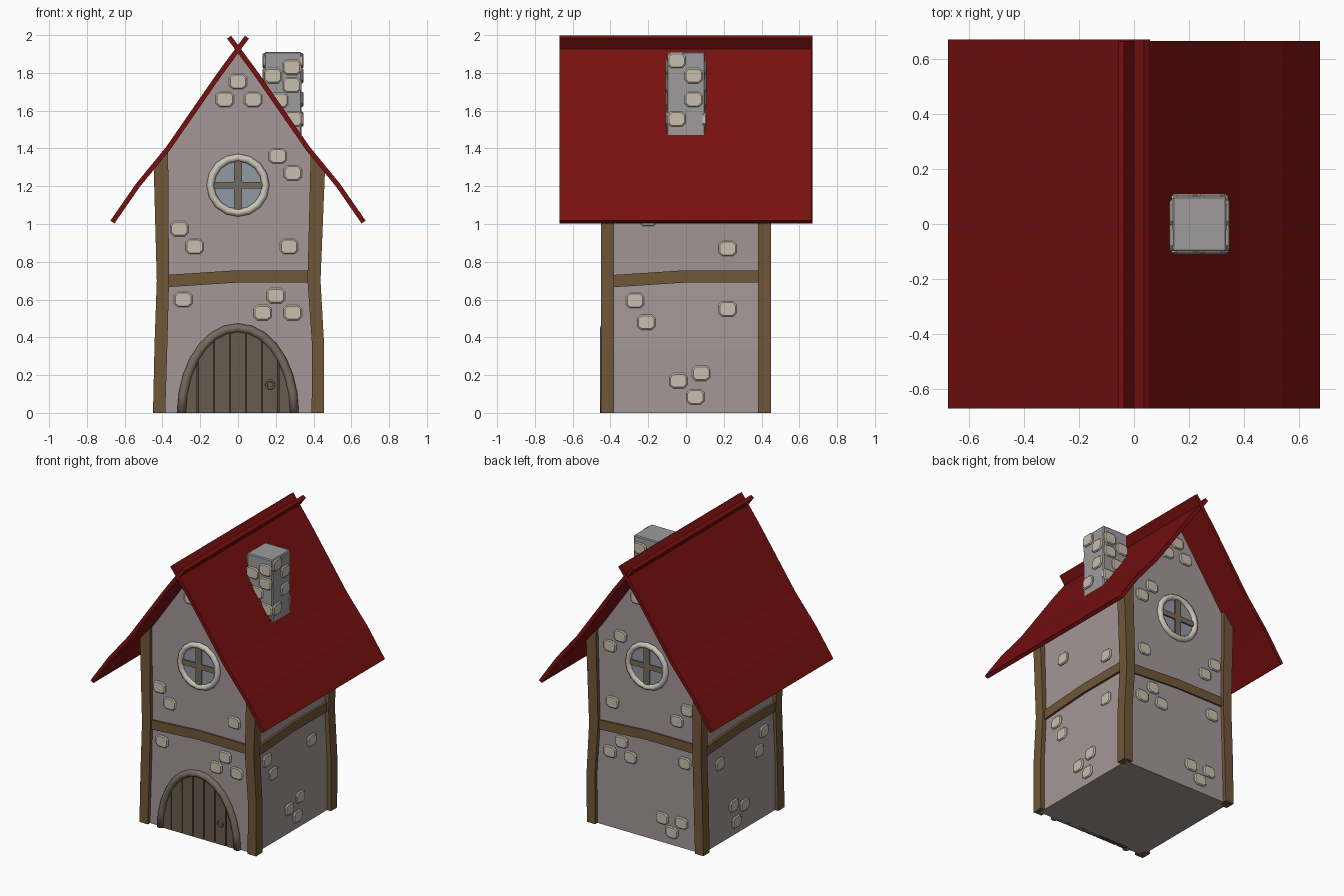
import bpy, bmesh
from math import sin, cos, pi, sqrt, hypot
from mathutils import Matrix, Vector

if "Cube" in bpy.data.objects:
    bpy.data.objects.remove(bpy.data.objects["Cube"])


def material(name, rgb):
    m = bpy.data.materials.new(name)
    m.diffuse_color = (*rgb, 1)
    m.use_nodes = True
    m.node_tree.nodes["Principled BSDF"].inputs["Base Color"].default_value = m.diffuse_color
    return m


WALL = material("plaster", (0.37, 0.31, 0.31))
ROOF = material("roof_red", (0.19, 0.005, 0.005))
WOOD = material("timber", (0.16, 0.095, 0.04))
STONE = material("pale_stone", (0.58, 0.52, 0.42))
DOOR = material("door_wood", (0.14, 0.105, 0.075))
DARK = material("door_gap", (0.06, 0.045, 0.035))
ARCH = material("arch_wood", (0.18, 0.145, 0.115))
RING = material("window_frame", (0.6, 0.56, 0.48))
GLASS = material("glass", (0.29, 0.32, 0.36))
GREY = material("chimney_grey", (0.34, 0.33, 0.33))


def finish(name, bm, mat, turn=0, smooth=False):
    """Turn bm (modelled facing the front) by quarter turns and link it."""
    bmesh.ops.recalc_face_normals(bm, faces=bm.faces)
    bm.transform(Matrix.Rotation(turn * pi / 2, 4, 'Z'))
    for f in bm.faces:
        f.smooth = smooth
    me = bpy.data.meshes.new(name)
    bm.to_mesh(me)
    bm.free()
    me.materials.append(mat)
    ob = bpy.data.objects.new(name, me)
    bpy.context.collection.objects.link(ob)
    return ob


def loft(bm, rings, closed=False):
    """Skin equal-length vertex rings; cap the ends unless closed."""
    vs = [[bm.verts.new(p) for p in r] for r in rings]
    n = len(vs[0])
    for i in range(len(vs) - (not closed)):
        a, b = vs[i], vs[(i + 1) % len(vs)]
        for j in range(n):
            bm.faces.new((a[j], a[(j + 1) % n], b[(j + 1) % n], b[j]))
    if not closed:
        bm.faces.new(vs[0])
        bm.faces.new(vs[-1])


def prism(name, polys, w0, w1, mat, turn=0):
    """Front-view outlines (u, z) extruded between outward depths w0 and w1."""
    bm = bmesh.new()
    for p in polys:
        loft(bm, [[(u, -w, z) for u, z in p] for w in (w0, w1)])
    return finish(name, bm, mat, turn)


def hoop(name, cx, cz, rx, rz, r, w, mat, segs, arc=2 * pi, turn=0, sides=8):
    """Tube following an ellipse or an elliptical arch."""
    bm = bmesh.new()
    closed = arc > 6
    rings = []
    for i in range(segs + (not closed)):
        t = arc * i / segs
        nrm = Vector((cos(t) / rx, 0, sin(t) / rz)).normalized()
        c = Vector((cx + rx * cos(t), -w, cz + rz * sin(t)))
        rings.append([c + nrm * r * cos(a) + Vector((0, r * sin(a), 0))
                      for a in (2 * pi * j / sides for j in range(sides))])
    loft(bm, rings, closed)
    return finish(name, bm, mat, turn, True)


def stones(name, spots, depth, turn=0, centre=(0, 0), wide=0.096, mat=STONE):
    """Flat pillow stones at (u, z), on a face whose depth is depth(z)."""
    bm = bmesh.new()
    shape = [(.5, .28), (.3, .5), (-.3, .5), (-.5, .28),
             (-.5, -.28), (-.3, -.5), (.3, -.5), (.5, -.28)]
    for u, z in spots:
        loft(bm, [[(u + x * wide * s, -(depth(z) + d), z + y * 0.08 * s)
                   for x, y in shape]
                  for s, d in ((1, -.01), (1, .005), (.85, .011))])
    ob = finish(name, bm, mat, turn)
    ob.location = (*centre, 0)


# walls: one gabled prism with a slight waist
half = [(.425, 0), (.425, .35), (.408, .7), (.425, 1.3), (.37, 1.385), (.1, 1.78)]
prism("walls", [half + [(0, 1.915)] + [(-x, z) for x, z in reversed(half)]],
      -.425, .425, WALL)

# roof: two bent slabs crossing at the ridge
line = [(.665, 1.01), (.53, 1.205), (.37, 1.4), (.1, 1.79), (-.047, 1.989)]
outer, inner = [], []
for i, (x, z) in enumerate(line):
    a, b = line[max(i - 1, 0)], line[min(i + 1, len(line) - 1)]
    dx, dz = b[0] - a[0], b[1] - a[1]
    k = 0.013 / hypot(dx, dz)
    outer.append((x + dz * k, z - dx * k))
    inner.append((x - dz * k, z + dx * k))
slab = outer + inner[::-1]
prism("roof_right", [slab], -.665, .67, ROOF)
prism("roof_left", [[(-x, z) for x, z in slab]], -.67, .67, ROOF)

# corner posts, bent in the front view only
right = [(.39, 0), (.455, 0), (.456, .36), (.437, .7), (.46, 1.27), (.385, 1.375), (.368, .7), (.392, .36)]
left = [(-.385, 0), (-.45, 0), (-.442, .36), (-.43, .7), (-.446, 1.29), (-.37, 1.39), (-.365, .7), (-.374, .36)]
for side, w in (("front", (.38, .45)), ("back", (-.45, -.38))):
    prism(side + "_posts", [right, left], *w, WOOD)

# timber band on every side
band = [(-.39, .665), (0, .69), (.39, .69), (.39, .755), (0, .755), (-.39, .73)]
for turn, side in enumerate(("front", "right", "back", "left")):
    prism(side + "_band", [band], .39, .437 if turn % 2 == 0 else .425, WOOD, turn)

# stones set in the walls
gable = [(-.31, .975), (-.23, .88), (.27, .88), (.21, 1.36), (.29, 1.27), (-.29, .6),
         (.2, .62), (.13, .53), (.29, .53), (0, 1.755), (-.07, 1.66), (.08, 1.66)]
flank = [(.22, .87), (-.2, 1.03), (-.27, .595), (-.21, .48), (.22, .55),
         (-.04, .17), (.08, .21), (.05, .085)]


def mirrored(spots):
    return [(-u, z) for u, z in spots]


def flank_depth(z):
    if z < .35:
        return .425
    return .425 - .017 * (z - .35) / .35 if z < .7 else .408 + .017 * (z - .7) / .6


stones("front_stones", gable, lambda z: .425)
stones("back_stones", mirrored(gable) + [(.115, .17), (.265, .175), (.19, .09)], lambda z: .425, 2)
stones("right_stones", flank, flank_depth, 1)
stones("left_stones", mirrored(flank), flank_depth, 3)

# round windows, front and back
for turn, side in ((0, "front"), (2, "back")):
    hoop(side + "_window_frame", 0, 1.205, .146, .146, .02, .43, RING, 16, turn=turn)
    disc = [(.14 * cos(pi * i / 8), 1.205 + .14 * sin(pi * i / 8)) for i in range(16)]
    prism(side + "_window_glass", [disc], .4, .428, GLASS, turn)
    prism(side + "_window_bars",
          [[(-.022, 1.07), (.022, 1.07), (.022, 1.34), (-.022, 1.34)],
           [(-.135, 1.187), (.135, 1.187), (.135, 1.223), (-.135, 1.223)]],
          .4, .438, ARCH, turn)

# arched plank door with frame and ring handle
hoop("door_arch", 0, 0, .298, .45, .024, .431, ARCH, 14, arc=pi)


def arch_z(x):
    return .44 * sqrt(max(0, 1 - (x / .29) ** 2))


prism("door_backing", [[(.285 * cos(pi * i / 14), .44 * sin(pi * i / 14)) for i in range(15)]],
      .4, .428, DARK)
planks = []
for i in range(-3, 4):
    a, b = i * .085 - .039, i * .085 + .039
    a, b = max(a, -.285), min(b, .285)
    m = (a + b) / 2
    planks.append([(a, 0), (b, 0), (b, arch_z(b)), (m, arch_z(m)), (a, arch_z(a))])
prism("door_planks", planks, .4, .436, DOOR)
hoop("door_handle", .17, .15, .021, .021, .006, .44, ARCH, 10, sides=6)

# chimney with bevelled edges and stones
bm = bmesh.new()
bmesh.ops.create_cube(bm, size=1, matrix=Matrix.Translation((.238, 0, 1.66))
                      @ Matrix.Diagonal((.196, .2, .5, 1)))
bmesh.ops.bevel(bm, geom=bm.edges[:], offset=.006, segments=1, affect='EDGES')
finish("chimney", bm, GREY)
c_front = [(.047, 1.83), (-.053, 1.785), (.047, 1.735), (-.02, 1.655), (.055, 1.555)]
c_side = [(-.05, 1.865), (.04, 1.785), (.04, 1.66), (-.05, 1.555)]
for turn, spots in enumerate((c_front, c_side, mirrored(c_front), mirrored(c_side[:2]))):
    stones(f"chimney_stones_{turn + 1}", spots, lambda z: .098, turn, (.238, 0))
